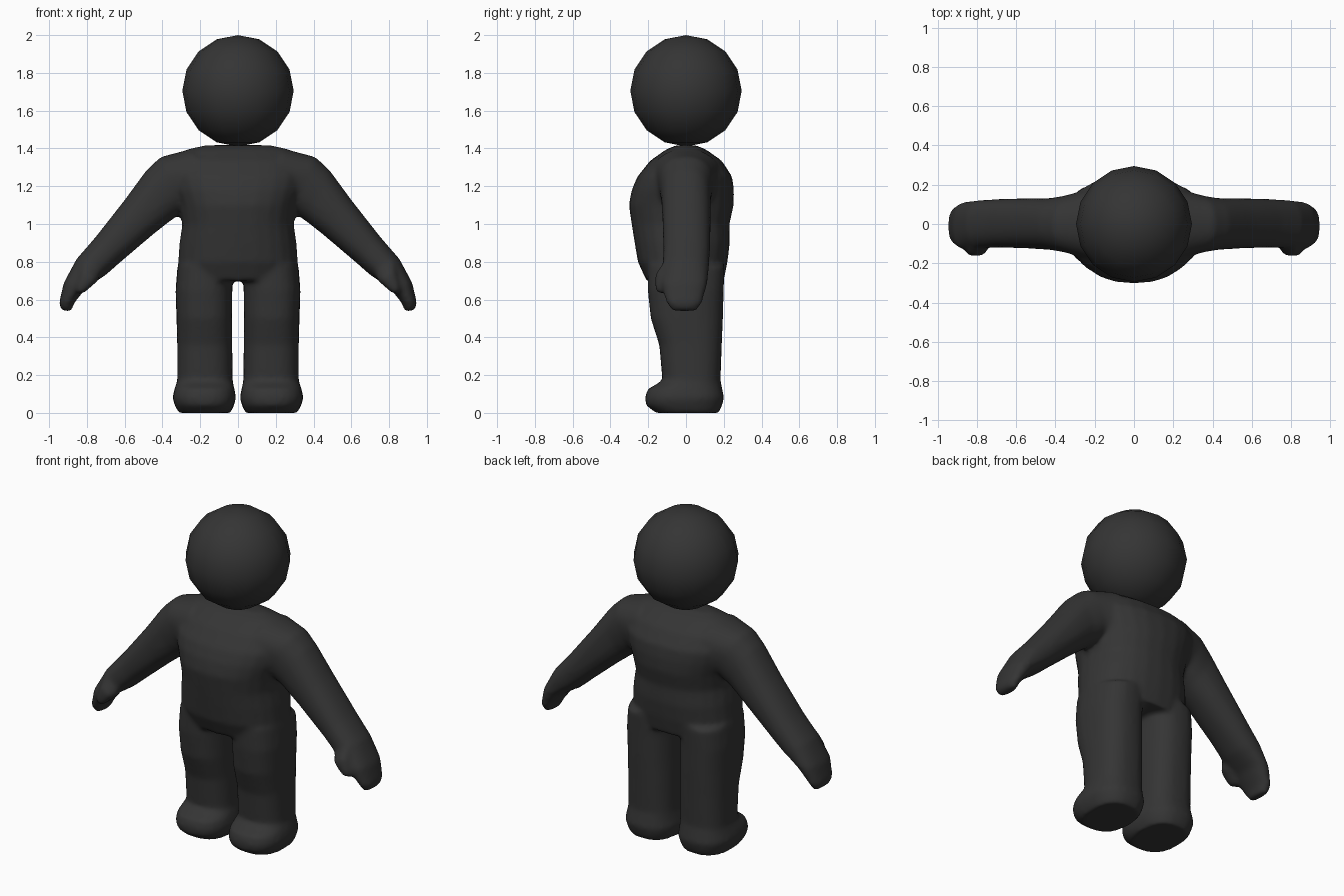
import bpy, bmesh, math

if "Cube" in bpy.data.objects:
    bpy.data.objects.remove(bpy.data.objects["Cube"])

dark = bpy.data.materials.new("charcoal")
dark.diffuse_color = (0.035, 0.035, 0.035, 1)
dark.use_nodes = True
dark.node_tree.nodes["Principled BSDF"].inputs["Base Color"].default_value = dark.diffuse_color


def loft(bm, rings, side=1, n=24, power=2.3):
    """Skin rounded rings; each ring is (x1, z1, x2, z2, y_front, y_back)."""
    loops = []
    for x1, z1, x2, z2, yf, yb in rings:
        loop = []
        for i in range(n):
            a = 2 * math.pi * i / n
            c, s = math.cos(a), math.sin(a)
            u = math.copysign(abs(c) ** (2 / power), c)
            v = math.copysign(abs(s) ** (2 / power), s)
            x = (x1 + x2) / 2 + u * (x1 - x2) / 2
            z = (z1 + z2) / 2 + u * (z1 - z2) / 2
            y = (yf + yb) / 2 + v * (yb - yf) / 2
            loop.append(bm.verts.new((side * x, y, z)))
        loops.append(loop)
    faces = [bm.faces.new(loops[0]), bm.faces.new(loops[-1])]
    for a, b in zip(loops, loops[1:]):
        for i in range(n):
            j = (i + 1) % n
            faces.append(bm.faces.new((a[i], a[j], b[j], b[i])))
    bmesh.ops.recalc_face_normals(bm, faces=faces)


# Torso: z, half width, front y, back y
torso = [(0.70, .30, -.21, .20), (0.80, .317, -.255, .22), (0.90, .31, -.272, .232),
         (1.00, .295, -.288, .23), (1.10, .31, -.303, .253), (1.18, .34, -.288, .254),
         (1.25, .36, -.258, .245), (1.335, .34, -.19, .19), (1.395, .27, -.105, .105),
         (1.417, .17, -.05, .05)]
# Leg and foot: z, outer x, inner x, front y, back y
leg = [(0, .315, .04, -.16, .175), (.04, .335, .02, -.212, .192), (.08, .348, .010, -.218, .202),
       (.125, .337, .018, -.205, .193), (.17, .322, .028, -.125, .183), (.36, .322, .03, -.142, .19),
       (.50, .326, .03, -.187, .196), (.65, .331, .03, -.203, .2), (.78, .32, .02, -.205, .205)]
# Arm: upper point, lower point, front y, back y
arm = [(.24, 1.40, .14, 1.06, -.19, .19), (.41, 1.355, .28, 1.07, -.145, .145),
       (.485, 1.285, .36, 1.015, -.132, .132), (.60, 1.128, .455, .94, -.125, .132),
       (.755, .93, .62, .80, -.12, .127), (.855, .815, .70, .73, -.125, .122),
       (.922, .69, .80, .665, -.13, .112), (.948, .58, .865, .585, -.105, .085),
       (.935, .545, .885, .535, -.07, .055)]
thumb = [(.83, .82, .72, .76, -.12, -.02), (.84, .75, .74, .70, -.165, -.05),
         (.86, .67, .79, .655, -.165, -.08), (.86, .635, .82, .63, -.15, -.10)]

# Body: all limbs fused into one smooth skin
bm = bmesh.new()
loft(bm, [(w, z, -w, z, f, b) for z, w, f, b in torso])
for side in (1, -1):
    loft(bm, [(o, z, i, z, f, b) for z, o, i, f, b in leg], side, power=2.5)
    loft(bm, arm, side)
    loft(bm, thumb, side, n=12)
me = bpy.data.meshes.new("body")
bm.to_mesh(me)
bm.free()
me.materials.append(dark)
body = bpy.data.objects.new("body", me)
bpy.context.collection.objects.link(body)
fuse = body.modifiers.new("fuse", 'REMESH')
fuse.mode = 'VOXEL'
fuse.voxel_size = 0.014
fuse.use_smooth_shade = True
soft = body.modifiers.new("soften", 'SMOOTH')
soft.factor = 0.5
soft.iterations = 7

# Head: coarse sphere, smooth shaded
bpy.ops.mesh.primitive_uv_sphere_add(segments=16, ring_count=8, radius=0.295,
                                     location=(0, 0, 1.705))
head = bpy.context.object
head.name = "head"
head.data.materials.append(dark)
bpy.ops.object.shade_smooth()
